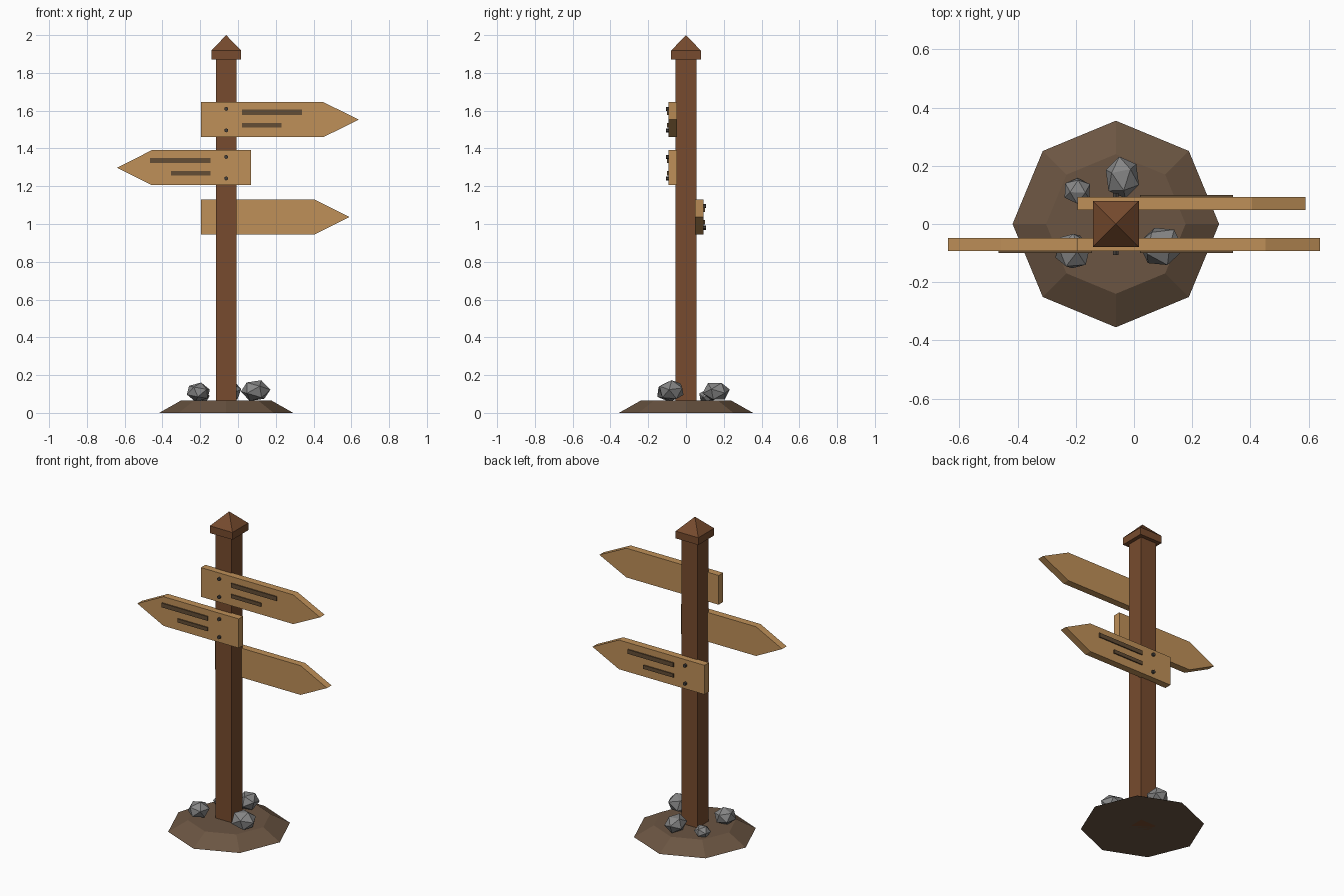
import bpy, bmesh, math
from mathutils import Matrix, Vector, Euler

if "Cube" in bpy.data.objects:
    bpy.data.objects.remove(bpy.data.objects["Cube"])

PX = -0.0625  # x of the post axis


def material(name, hexcol):
    def lin(c):
        return c / 12.92 if c <= 0.04045 else ((c + 0.055) / 1.055) ** 2.4
    m = bpy.data.materials.new(name)
    rgb = [lin(int(hexcol[i:i + 2], 16) / 255) for i in (0, 2, 4)]
    m.diffuse_color = (*rgb, 1)
    m.use_nodes = True
    m.node_tree.nodes["Principled BSDF"].inputs["Base Color"].default_value = m.diffuse_color
    return m


POST = material("post brown", "774B2E")
BOARD = material("board tan", "BF9058")
BAR = material("carved dark brown", "634D35")
BOLT = material("bolt iron", "45403C")
SOIL = material("soil brown", "6B5542")
STONE = material("stone grey", "868686")


def finish(name, bm, mat):
    bmesh.ops.recalc_face_normals(bm, faces=bm.faces)
    me = bpy.data.meshes.new(name)
    bm.to_mesh(me)
    bm.free()
    me.materials.append(mat)
    ob = bpy.data.objects.new(name, me)
    bpy.context.collection.objects.link(ob)
    return ob


def box(name, lo, hi, mat):
    bm = bmesh.new()
    lo, hi = Vector(lo), Vector(hi)
    bmesh.ops.create_cube(bm, size=1, matrix=Matrix.Translation((lo + hi) / 2)
                          @ Matrix.Diagonal((*(hi - lo), 1)))
    return finish(name, bm, mat)


def cone(name, n, r1, r2, z0, z1, mat, turn=0.0):
    bm = bmesh.new()
    bmesh.ops.create_cone(bm, cap_ends=True, segments=n, radius1=r1, radius2=r2, depth=z1 - z0,
                          matrix=Matrix.Translation((PX, 0, (z0 + z1) / 2)) @ Matrix.Rotation(turn, 4, 'Z'))
    return finish(name, bm, mat)


# post, cap and mound
box("post", (PX - 0.055, -0.055, 0), (PX + 0.055, 0.055, 1.88), POST)
box("cap_block", (PX - 0.079, -0.079, 1.872), (PX + 0.079, 0.079, 1.918), POST)
cone("cap_point", 4, 0.079 * math.sqrt(2), 0, 1.918, 2.0, POST, math.pi / 4)
cone("mound", 8, 0.355, 0.24, 0, 0.065, SOIL)


def sign(name, z, side, d, tail, shoulder, tip, bar_x):
    """side: -1 front / 1 back; d: pointing direction along x."""
    h = 0.0925
    # arrow-shaped board
    bm = bmesh.new()
    outline = [(tail, -h), (shoulder, -h), (tip, 0), (shoulder, h), (tail, h)]
    face = bm.faces.new([bm.verts.new((x, side * 0.048, z + dz)) for x, dz in outline])
    ext = bmesh.ops.extrude_face_region(bm, geom=[face])["geom"]
    bmesh.ops.translate(bm, vec=(0, side * 0.045, 0),
                        verts=[g for g in ext if isinstance(g, bmesh.types.BMVert)])
    finish(name, bm, BOARD)
    # two carved lines
    for i, (dz, length, t) in enumerate([(0.039, 0.32, 0.0135), (-0.029, 0.21, 0.0115)]):
        xs = sorted((bar_x, bar_x + d * length))
        ys = sorted((side * 0.092, side * 0.1))
        box(f"{name}_line_{i + 1}", (xs[0], ys[0], z + dz - t), (xs[1], ys[1], z + dz + t), BAR)
    # bolts
    for i, dz in enumerate((0.057, -0.057)):
        bm = bmesh.new()
        bmesh.ops.create_cone(bm, cap_ends=True, segments=6, radius1=0.011, radius2=0.011, depth=0.017,
                              matrix=Matrix.Translation((PX, side * 0.0975, z + dz))
                              @ Matrix.Rotation(math.pi / 2, 4, 'X'))
        finish(f"{name}_bolt_{i + 1}", bm, BOLT)


sign("upper_sign", 1.5525, -1, 1, -0.195, 0.452, 0.64, 0.02)
sign("middle_sign", 1.298, -1, -1, 0.07, -0.457, -0.64, -0.145)
sign("lower_sign", 1.0375, 1, 1, -0.195, 0.405, 0.59, 0.02)

# rocks: centre, radii, turn
ROCKS = [((-0.21, -0.093, 0.11), (0.064, 0.065, 0.05), 0.4),
         ((0.093, -0.077, 0.118), (0.077, 0.07, 0.057), 1.1),
         ((-0.04, 0.16, 0.114), (0.06, 0.071, 0.053), 2.0),
         ((-0.195, 0.114, 0.088), (0.048, 0.046, 0.037), 2.9)]
for i, (c, r, a) in enumerate(ROCKS):
    bm = bmesh.new()
    bmesh.ops.create_icosphere(bm, subdivisions=1, radius=1.04,
                               matrix=Matrix.Translation(c) @ Matrix.Diagonal((*r, 1))
                               @ Euler((0.3 * a, 0.2, a)).to_matrix().to_4x4())
    finish(f"rock_{i + 1}", bm, STONE)
